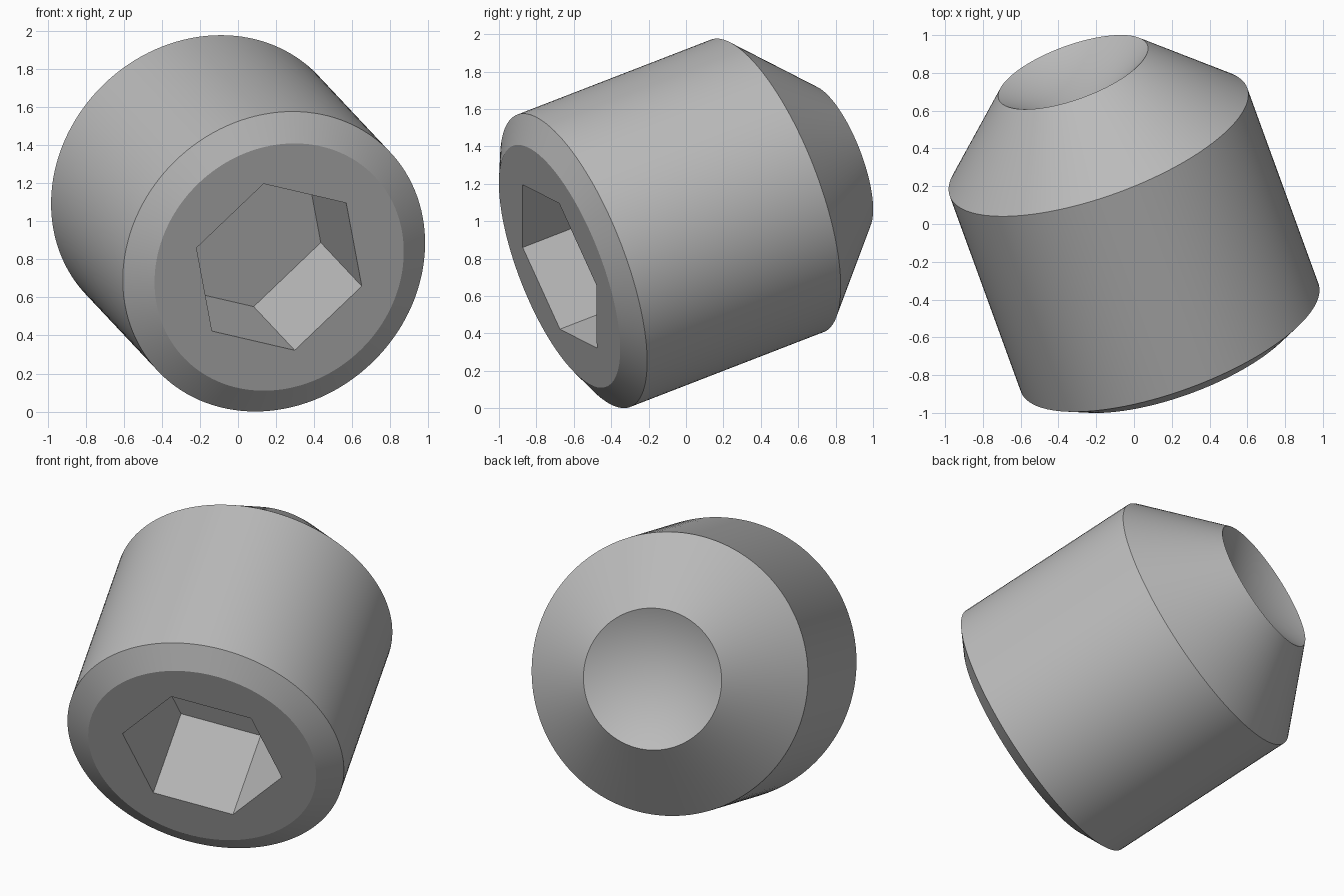
import bpy, bmesh
from math import radians, sin, cos, tau
from mathutils import Matrix

cube = bpy.data.objects.get("Cube")
if cube:
    bpy.data.objects.remove(cube, do_unlink=True)

RADIUS = 0.838
LENGTH = 2 * RADIUS
TIP_RADIUS = RADIUS / 2
FACE_RADIUS = 0.691
CHAMFER = 0.085
CUP_DEPTH = 0.225
HEX_RADIUS = 0.487
HEX_DEPTH = 0.67
SEGMENTS = 128

steel = bpy.data.materials.new("grey steel")
steel.use_nodes = True
colour = (0.5, 0.5, 0.5, 1)
steel.diffuse_color = colour
steel.node_tree.nodes["Principled BSDF"].inputs["Base Color"].default_value = colour


def ring(bm, radius, depth, count, turn=0.0):
    """Circle of vertices around the y axis."""
    return [bm.verts.new((radius * cos(turn + tau * i / count), depth,
                          radius * sin(turn + tau * i / count))) for i in range(count)]


def bridge(bm, a, b):
    for i in range(len(a)):
        j = (i + 1) % len(a)
        bm.faces.new((a[i], a[j], b[j], b[i]))


def make_object(name, bm):
    bmesh.ops.recalc_face_normals(bm, faces=bm.faces)
    mesh = bpy.data.meshes.new(name)
    bm.to_mesh(mesh)
    bm.free()
    mesh.materials.append(steel)
    obj = bpy.data.objects.new(name, mesh)
    bpy.context.collection.objects.link(obj)
    return obj


# Screw body: chamfered face, cylinder, tapered point
bm = bmesh.new()
profile = [(FACE_RADIUS, 0), (RADIUS, CHAMFER),
           (RADIUS, LENGTH - TIP_RADIUS), (TIP_RADIUS, LENGTH)]
rings = [ring(bm, r, y, SEGMENTS) for r, y in profile]
bm.faces.new(rings[0])
for a, b in zip(rings, rings[1:]):
    bridge(bm, a, b)

# Hollow cone in the point
apex = bm.verts.new((0, LENGTH - CUP_DEPTH, 0))
for i in range(SEGMENTS):
    bm.faces.new((rings[-1][i], rings[-1][(i + 1) % SEGMENTS], apex))
screw = make_object("set_screw", bm)

# Hexagonal key socket
bm = bmesh.new()
ends = [ring(bm, HEX_RADIUS, y, 6, radians(47.3)) for y in (-0.2, HEX_DEPTH)]
bridge(bm, *ends)
for end in ends:
    bm.faces.new(end)
cutter = make_object("socket_cutter", bm)
cutter.hide_render = True

bpy.ops.object.select_all(action='DESELECT')
bpy.context.view_layer.objects.active = screw
screw.select_set(True)
cut = screw.modifiers.new("socket", 'BOOLEAN')
cut.operation = 'DIFFERENCE'
cut.solver = 'EXACT'
cut.object = cutter
bpy.ops.object.modifier_apply(modifier=cut.name)
bpy.data.objects.remove(cutter, do_unlink=True)

# Tilt the whole screw into place
pose = (Matrix.Translation((0.216, -0.676, 0.759))
        @ Matrix.Rotation(radians(20), 4, 'Z') @ Matrix.Rotation(radians(20), 4, 'X'))
screw.data.transform(pose)
bpy.ops.object.shade_smooth_by_angle(angle=radians(20))
